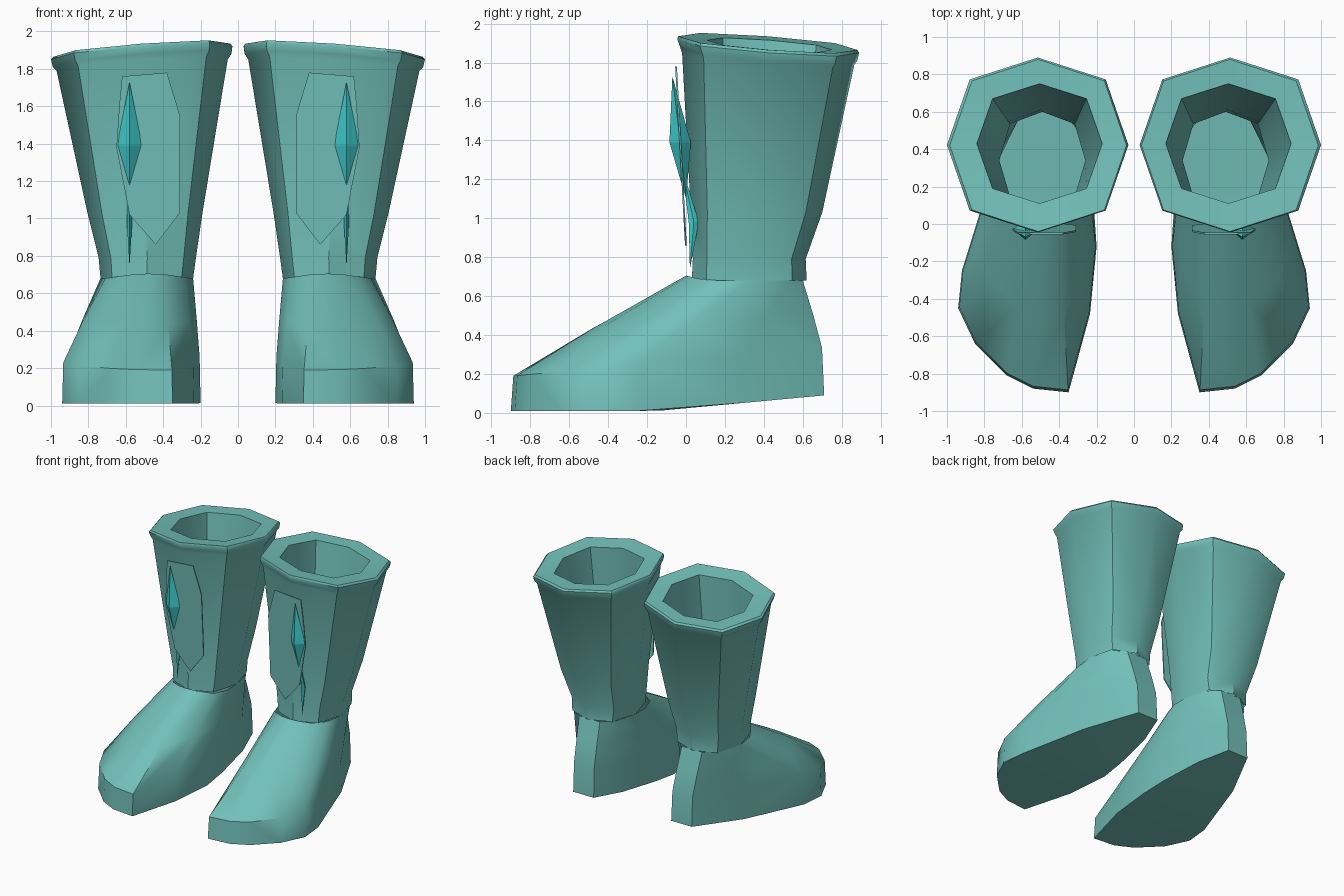
import bpy, bmesh, math

if "Cube" in bpy.data.objects:
    bpy.data.objects.remove(bpy.data.objects["Cube"])


def material(name, rgb):
    m = bpy.data.materials.new(name)
    m.diffuse_color = (*rgb, 1)
    m.use_nodes = True
    m.node_tree.nodes["Principled BSDF"].inputs["Base Color"].default_value = m.diffuse_color
    return m


teal = material("teal leather", (0.17, 0.53, 0.49))
cyan = material("bright cyan", (0.055, 0.64, 0.65))


def finish(name, bm, mat, angle):
    """Turn a bmesh of one boot into an object mirrored to both boots."""
    bmesh.ops.recalc_face_normals(bm, faces=bm.faces)
    me = bpy.data.meshes.new(name)
    bm.to_mesh(me)
    bm.free()
    me.materials.append(mat)
    ob = bpy.data.objects.new(name, me)
    bpy.context.collection.objects.link(ob)
    mod = ob.modifiers.new("other boot", 'MIRROR')
    mod.use_mirror_merge = False
    bpy.context.view_layer.objects.active = ob
    ob.select_set(True)
    if angle:
        bpy.ops.object.shade_smooth_by_angle(angle=math.radians(angle))
    ob.select_set(False)
    return ob


def loft(bm, rings):
    """Skin a stack of closed rings with equal point counts."""
    rows = [[bm.verts.new(p) for p in r] for r in rings]
    n = len(rows[0])
    for a, b in zip(rows, rows[1:]):
        for i in range(n):
            bm.faces.new((a[i], a[(i + 1) % n], b[(i + 1) % n], b[i]))
    return rows


def octagon(x0, x1, y0, y1, z, tilt=0.0):
    """Rounded eight-sided ring, optionally dipping to the outer back."""
    cx, cy, rx, ry = (x0 + x1) / 2, (y0 + y1) / 2, (x1 - x0) / 2, (y1 - y0) / 2
    pts = []
    for i in range(8):
        a = math.pi / 4 * i
        f = 1.06 if i % 2 else 1.0
        u, v = math.cos(a) * f, math.sin(a) * f
        pts.append((cx + rx * u, cy + ry * v, z - tilt * (u + v)))
    return pts


# Shaft: lining, rim and outer wall
bm = bmesh.new()
loft(bm, [
    octagon(0.26, 0.72, 0.08, 0.60, 0.68),
    octagon(0.17, 0.84, 0.11, 0.75, 1.89, 0.025),
    octagon(0.04, 0.985, -0.04, 0.88, 1.90, 0.035),
    octagon(0.03, 1.00, -0.045, 0.89, 1.885, 0.035),
    octagon(0.035, 0.99, -0.03, 0.88, 1.845, 0.035),
    octagon(0.055, 0.97, -0.02, 0.865, 1.82, 0.03),
    octagon(0.19, 0.805, 0.025, 0.70, 1.03),
    octagon(0.225, 0.745, 0.035, 0.615, 0.79),
    octagon(0.24, 0.735, 0.03, 0.62, 0.68),
])
finish("boot_shaft", bm, teal, 40)

# Foot: ankle, shoulder line and sole outlines, starting at the inner heel
ankle = [(.38, .60), (.29, .52), (.24, .33), (.24, .20), (.28, .08), (.40, .01),
         (.48, .00), (.55, .01), (.64, .06), (.71, .17), (.735, .33), (.67, .53), (.57, .60)]
sole = [(.36, .71), (.27, .45), (.215, .10), (.20, -.12), (.235, -.48), (.35, -.90),
        (.54, -.88), (.68, -.81), (.85, -.64), (.94, -.45), (.92, -.25), (.75, .30), (.55, .71)]


def sole_z(y):
    return 0.01 + max(0, y + 0.15) * 0.093


def ankle_z(y):
    return 0.68 + max(0, 0.1 - y) * 0.25


def shoulder_z(y):
    return 0.19 + max(0, y + 0.9) * 0.09


def inset(p, k):
    return (0.55 + (p[0] - 0.55) * k, -0.05 + (p[1] + 0.05) * k)


top = [(x, y, ankle_z(y)) for x, y in ankle]
shoulder = [(*inset(p, 0.985), shoulder_z(p[1])) for p in sole]
bottom = [(x, y, sole_z(y)) for x, y in sole]
# slightly swollen ring across the instep
instep = []
for a, b in zip(top, shoulder):
    t = 0.55
    instep.append((a[0] * (1 - t) + b[0] * t,
                   a[1] * (1 - t) + b[1] * t,
                   a[2] * (1 - t) + b[2] * t + 0.012))
bm = bmesh.new()
rows = loft(bm, [top, instep, shoulder, bottom])
bmesh.ops.triangulate(bm, faces=[bm.faces.new(rows[-1])])
finish("boot_foot", bm, teal, 50)

# Front panel: thin leaf-shaped plate leaning on the shin
panel = [(.38, 1.78), (.62, 1.76), (.635, 1.60), (.65, 1.38), (.58, 1.02),
         (.44, .86), (.31, 1.03), (.31, 1.55)]
bm = bmesh.new()
f = bm.faces.new([bm.verts.new((x, -0.005 - (z - .86) * 0.055, z)) for x, z in panel])
ext = bmesh.ops.extrude_face_region(bm, geom=[f])
for v in ext["geom"]:
    if isinstance(v, bmesh.types.BMVert):
        v.co.y += 0.009
finish("front_panel", bm, teal, 0)


# Bright shards: long four-sided crystals
def shard(name, tip, mid, half_x, half_y, foot):
    bm = bmesh.new()
    x, y, z = mid
    a, b = bm.verts.new(tip), bm.verts.new(foot)
    ring = [bm.verts.new(p) for p in ((x + half_x, y, z), (x, y + half_y, z),
                                      (x - half_x, y, z), (x, y - half_y, z))]
    for i in range(4):
        bm.faces.new((a, ring[i], ring[(i + 1) % 4]))
        bm.faces.new((b, ring[(i + 1) % 4], ring[i]))
    finish(name, bm, cyan, 0)


shard("shin_crystal", (.58, -.07, 1.73), (.58, -.03, 1.39), .067, .055, (.58, .0, 1.10))
shard("lower_crystal", (.58, -.02, 1.26), (.58, .04, .98), .014, .026, (.58, .02, .74))
